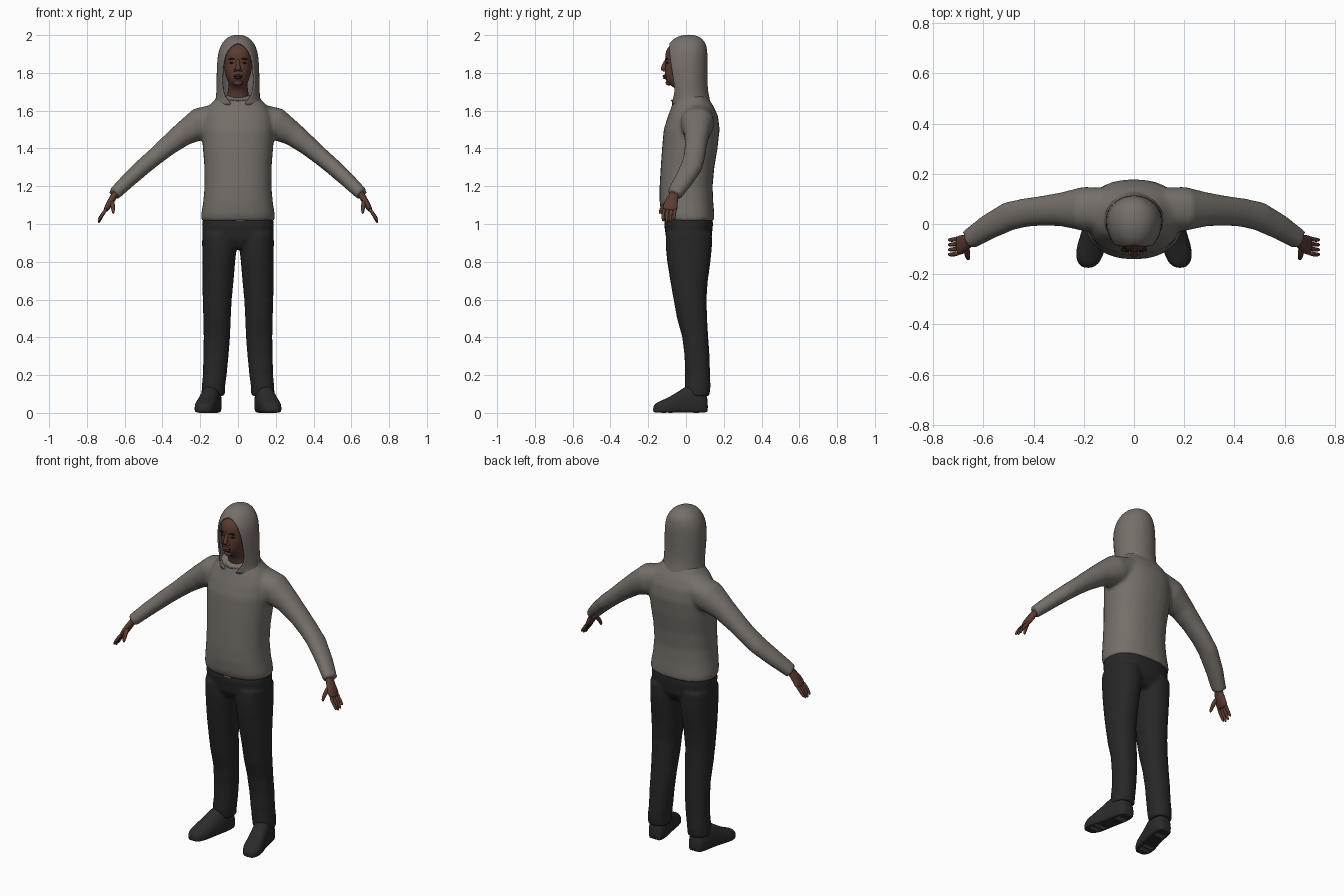
import bpy, bmesh, math
from mathutils import Vector


def material(name, rgb):
    m = bpy.data.materials.new(name)
    m.diffuse_color = (*rgb, 1)
    return m


GREY = material("hoodie_grey", (0.18, 0.16, 0.142))
BLACK = material("trouser_black", (0.020, 0.020, 0.021))
SHOE = material("shoe_black", (0.024, 0.024, 0.024))
SKIN = material("skin_brown", (0.105, 0.045, 0.031))
LIP = material("lip_brown", (0.085, 0.030, 0.025))
DARK = material("eye_dark", (0.012, 0.008, 0.007))
SILVER = material("chain_silver", (0.42, 0.41, 0.39))
TREAD = material("tread_grey", (0.12, 0.12, 0.12))


def spow(v, p):
    return math.copysign(abs(v) ** (2 / p), v)


def tube(bm, pts, axis=None, ref=(0, 1, 0), n=20, p=2.2, side=1):
    """Loft capped rings; each point is x, y, z, radius along ref, other radius."""
    rings = []
    for i, q in enumerate(pts):
        c = Vector(q[:3])
        t = Vector(axis) if axis else Vector(pts[min(i + 1, len(pts) - 1)][:3]) - Vector(pts[max(i - 1, 0)][:3])
        t.normalize()
        a = Vector(ref)
        a = (a - t * a.dot(t)).normalized()
        b = t.cross(a)
        ring = []
        for k in range(n):
            u = 2 * math.pi * k / n
            co = c + a * q[3] * spow(math.cos(u), p) + b * q[4] * spow(math.sin(u), p)
            ring.append(bm.verts.new((co.x * side, co.y, co.z)))
        rings.append(ring)
    for r, s in zip(rings, rings[1:]):
        for k in range(n):
            bm.faces.new((r[k], r[(k + 1) % n], s[(k + 1) % n], s[k]))
    bm.faces.new(rings[0])
    bm.faces.new(rings[-1])


def level(z, cx, rx, yf, yb):
    """Horizontal section given by its front and back."""
    return (cx, (yf + yb) / 2, z, (yb - yf) / 2, rx)


def finish(name, bm, mat, subsurf=0, voxel=0, smooth=0, shell=0):
    bmesh.ops.recalc_face_normals(bm, faces=bm.faces)
    me = bpy.data.meshes.new(name)
    bm.to_mesh(me)
    bm.free()
    me.materials.append(mat)
    for f in me.polygons:
        f.use_smooth = True
    ob = bpy.data.objects.new(name, me)
    bpy.context.collection.objects.link(ob)
    if voxel:
        m = ob.modifiers.new("blend", "REMESH")
        m.mode, m.voxel_size, m.use_smooth_shade = "VOXEL", voxel, True
        m = ob.modifiers.new("soften", "SMOOTH")
        m.factor, m.iterations = 0.5, smooth
    if subsurf:
        m = ob.modifiers.new("round", "SUBSURF")
        m.levels = m.render_levels = subsurf
    if shell:
        m = ob.modifiers.new("cloth", "SOLIDIFY")
        m.thickness, m.offset = shell, -1
    return ob


def ball(name, loc, size, mat):
    bm = bmesh.new()
    bmesh.ops.create_uvsphere(bm, u_segments=14, v_segments=8, radius=1)
    for v in bm.verts:
        v.co = Vector(v.co[i] * size[i] + loc[i] for i in range(3))
    finish(name, bm, mat)


def plate(name, loc, size, mat):
    bm = bmesh.new()
    bmesh.ops.create_cube(bm, size=1)
    for v in bm.verts:
        v.co = Vector(v.co[i] * size[i] + loc[i] for i in range(3))
    ob = finish(name, bm, mat)
    for f in ob.data.polygons:
        f.use_smooth = False


# Hoodie body and sleeves blended into one garment
bm = bmesh.new()
tube(bm, [level(*r) for r in (
    (1.015, 0, .194, -.118, .150), (1.05, 0, .195, -.132, .150), (1.12, 0, .184, -.140, .144),
    (1.20, 0, .177, -.140, .141), (1.30, 0, .178, -.134, .150), (1.40, 0, .186, -.127, .167),
    (1.50, 0, .192, -.118, .178), (1.57, 0, .185, -.096, .170), (1.62, 0, .160, -.077, .148),
    (1.655, 0, .125, -.066, .125), (1.68, 0, .108, -.030, .110))], axis=(0, 0, 1), n=32, p=2.3)
for s in (-1, 1):
    tube(bm, [(.10, .06, 1.565, .085, .075), (.20, .06, 1.53, .088, .087), (.29, .058, 1.477, .067, .064),
              (.37, .052, 1.415, .059, .053), (.435, .045, 1.36, .057, .047), (.50, .03, 1.305, .058, .044),
              (.58, -.012, 1.232, .051, .040), (.657, -.062, 1.157, .042, .034)], side=s)
finish("hoodie", bm, GREY, voxel=.011, smooth=5)

# Hood: open arcs around the face that close over the crown
bm = bmesh.new()
CY, N = .015, 28
rows = []
for z, rx, yf, yb, w in (
        (1.63, .128, -.080, .135, .030), (1.66, .119, -.085, .126, .062), (1.70, .115, -.092, .117, .084),
        (1.76, .114, -.112, .113, .088), (1.85, .112, -.128, .114, .083), (1.91, .106, -.117, .114, .066),
        (1.945, .092, -.100, .108, .038), (1.964, .080, -.085, .100, 0), (1.985, .060, -.060, .082, 0),
        (1.999, .032, -.022, .052, 0), (2.002, .010, .005, .025, 0)):
    g = math.asin(w / rx)
    row = []
    for i in range(N + 1):
        t = g + (2 * math.pi - 2 * g) * i / N
        c = math.cos(t)
        row.append(bm.verts.new((rx * math.sin(t), CY - c * ((CY - yf) if c > 0 else (yb - CY)), z)))
    rows.append(row)
for r, q in zip(rows, rows[1:]):
    for i in range(N):
        bm.faces.new((r[i], r[i + 1], q[i + 1], q[i]))
bm.faces.new(rows[-1][:N])
bmesh.ops.remove_doubles(bm, verts=bm.verts, dist=.0004)
finish("hood", bm, GREY, subsurf=1, shell=.009)

# Trousers: hips and two legs
bm = bmesh.new()
tube(bm, [level(*r) for r in ((.87, 0, .13, -.075, .105), (.92, 0, .186, -.105, .135),
                              (1.0, 0, .190, -.116, .143), (1.05, 0, .182, -.108, .138))],
     axis=(0, 0, 1), n=32, p=2.4)
for s in (-1, 1):
    tube(bm, [level(*r) for r in (
        (.09, .132, .062, .002, .125), (.14, .130, .062, -.008, .130), (.20, .123, .063, -.006, .128),
        (.30, .117, .067, -.008, .125), (.40, .112, .070, -.020, .118), (.50, .111, .073, -.048, .112),
        (.60, .110, .077, -.066, .108), (.70, .106, .083, -.084, .116), (.80, .102, .087, -.100, .130),
        (.88, .098, .092, -.108, .138), (.95, .098, .092, -.108, .138))], axis=(0, 0, 1), side=s)
finish("trousers", bm, BLACK, voxel=.010, smooth=4)

# Head and neck
bm = bmesh.new()
tube(bm, [level(*r) for r in (
    (1.62, 0, .062, -.048, .065), (1.69, 0, .056, -.045, .062), (1.725, 0, .052, -.062, .065),
    (1.738, 0, .047, -.094, .07), (1.76, 0, .057, -.108, .075), (1.79, 0, .067, -.113, .08),
    (1.82, 0, .073, -.112, .085), (1.855, 0, .077, -.107, .09), (1.885, 0, .078, -.113, .09),
    (1.92, 0, .074, -.107, .09), (1.95, 0, .060, -.085, .08), (1.968, 0, .035, -.05, .05))],
    axis=(0, 0, 1), n=24)
finish("head", bm, SKIN, subsurf=1)

# Facial features
bm = bmesh.new()
tube(bm, [(0, -.102, 1.875, .008, .010), (0, -.112, 1.85, .011, .010), (0, -.120, 1.825, .017, .014),
          (0, -.117, 1.810, .014, .018)], axis=(0, 0, 1), n=12)
finish("nose", bm, SKIN, subsurf=1)
ball("upper_lip", (0, -.110, 1.784), (.026, .014, .007), LIP)
ball("lower_lip", (0, -.109, 1.773), (.023, .014, .007), LIP)
ball("chin", (0, -.092, 1.748), (.024, .016, .015), SKIN)
for s, d in ((-1, "right"), (1, "left")):
    ball(d + "_nostril", (s * .014, -.113, 1.814), (.009, .012, .008), SKIN)
    ball(d + "_eye", (s * .032, -.097, 1.853), (.014, .008, .005), DARK)
    ball(d + "_eyebrow", (s * .032, -.102, 1.874), (.020, .009, .004), DARK)

# Neck chain: beads along the front of the collar
for i in range(11):
    a = math.radians(-60 + 12 * i)
    ball("chain_bead", (.062 * math.sin(a), -.012 - .062 * math.cos(a), 1.664 - .010 * math.cos(a)),
         (.0045, .0045, .0045), SILVER)
plate("hem_tag", (.012, -.118, 1.018), (.045, .008, .006), SILVER)

for s, d in ((-1, "right"), (1, "left")):
    # Hand: palm, four fingers, thumb
    bm = bmesh.new()
    tube(bm, [(.635, -.055, 1.18, .024, .020), (.657, -.066, 1.148, .026, .018), (.675, -.078, 1.118, .036, .018),
              (.692, -.084, 1.088, .041, .016), (.703, -.086, 1.068, .036, .012)], n=14, side=s)
    for k, drop in enumerate((.010, 0, .004, .018)):
        y = -.115 + .0195 * k
        tube(bm, [(.694, y, 1.085, .010, .010), (.714, y - .005, 1.055, .0095, .0095),
                  (.730, y - .007, 1.027 + drop / 2, .0085, .0085),
                  (.738, y - .006, 1.003 + drop, .0055, .0055)], n=10, side=s)
    tube(bm, [(.668, -.090, 1.125, .014, .014), (.664, -.117, 1.100, .013, .012), (.661, -.134, 1.075, .010, .010),
              (.660, -.141, 1.052, .006, .006)], ref=(1, 0, 0), n=10, side=s)
    finish(d + "_hand", bm, SKIN, subsurf=1)

    # Shoe, turned slightly outwards, with a flat sole
    bm = bmesh.new()
    tube(bm, [(x, y, .35 * h, w, .65 * h) for y, x, w, h in (
        (.116, .132, .030, .070), (.104, .133, .046, .115), (.06, .138, .054, .150), (.01, .146, .054, .150),
        (-.035, .157, .053, .118), (-.085, .170, .058, .086), (-.13, .178, .055, .066),
        (-.16, .182, .040, .052), (-.175, .183, .018, .036))],
        axis=(0, -1, 0), ref=(1, 0, 0), p=2.4, side=s)
    for v in bm.verts:
        v.co.z = max(v.co.z, .003)
    finish(d + "_shoe", bm, SHOE, subsurf=1)
    for x, y, w, l in ((.176, -.118, .060, .022), (.170, -.082, .064, .022), (.138, .055, .058, .030)):
        plate(d + "_tread", (s * x, y, .002), (w, l, .004), TREAD)
